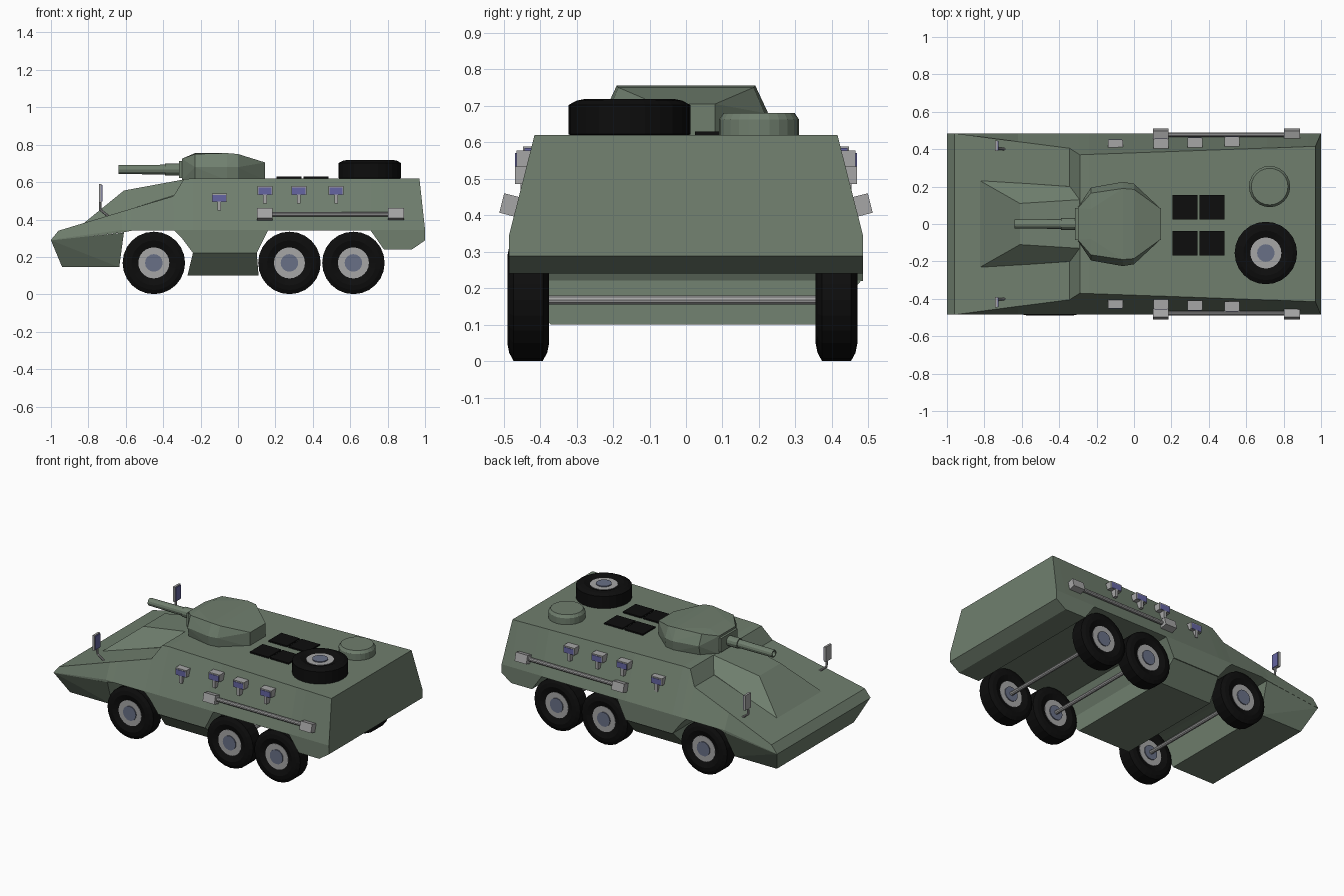
import bpy, bmesh, math
from mathutils import Matrix, Vector

if "Cube" in bpy.data.objects:
    bpy.data.objects.remove(bpy.data.objects["Cube"])


def material(name, rgb):
    m = bpy.data.materials.new(name)
    m.diffuse_color = (*rgb, 1)
    m.use_nodes = True
    m.node_tree.nodes["Principled BSDF"].inputs["Base Color"].default_value = m.diffuse_color
    return m


GREEN = material("green_paint", (0.16, 0.21, 0.155))
BLACK = material("rubber", (0.004, 0.004, 0.004))
STEEL = material("steel", (0.38, 0.38, 0.38))
GLASS = material("glass", (0.13, 0.13, 0.36))
HUB = material("hub_paint", (0.14, 0.16, 0.24))


def finish(name, bm, mat, matrix=Matrix()):
    bmesh.ops.recalc_face_normals(bm, faces=bm.faces)
    me = bpy.data.meshes.new(name)
    bm.to_mesh(me)
    bm.free()
    me.materials.append(mat)
    ob = bpy.data.objects.new(name, me)
    ob.matrix_world = matrix
    bpy.context.collection.objects.link(ob)
    return ob


def hull(name, half_points, mat):
    """Convex solid from points mirrored across y."""
    bm = bmesh.new()
    for x, y, z in half_points:
        for s in (-1, 1):
            bm.verts.new((x, s * y, z))
    res = bmesh.ops.convex_hull(bm, input=bm.verts)
    junk = {v for v in res["geom_interior"] + res["geom_unused"]
            if isinstance(v, bmesh.types.BMVert)}
    bmesh.ops.delete(bm, geom=list(junk), context='VERTS')
    bmesh.ops.dissolve_limit(bm, angle_limit=0.02, verts=bm.verts, edges=bm.edges)
    return finish(name, bm, mat)


def box(name, centre, size, mat, tilt=0.0):
    bm = bmesh.new()
    bmesh.ops.create_cube(bm, size=1)
    bmesh.ops.scale(bm, vec=size, verts=bm.verts)
    return finish(name, bm, mat, Matrix.Translation(centre) @ Matrix.Rotation(tilt, 4, 'X'))


def lathe(name, profile, centre, axis, mat, sides=24, ring=False):
    """Spin (radius, height) points about an axis; ring closes the profile on itself."""
    bm = bmesh.new()
    rows = [[bm.verts.new((r * math.cos(a), r * math.sin(a), h)) for r, h in profile]
            for a in (2 * math.pi * i / sides for i in range(sides))]
    n = len(profile)
    for i in range(sides):
        a, b = rows[i], rows[(i + 1) % sides]
        for j in range(n if ring else n - 1):
            k = (j + 1) % n
            bm.faces.new((a[j], b[j], b[k], a[k]))
    if not ring:
        bm.faces.new([r[0] for r in rows])
        bm.faces.new([r[-1] for r in rows])
    rot = Vector((0, 0, 1)).rotation_difference(Vector(axis)).to_matrix().to_4x4()
    return finish(name, bm, mat, Matrix.Translation(centre) @ rot)


def rod(name, a, b, radius, mat, sides=10):
    a, b = Vector(a), Vector(b)
    return lathe(name, [(radius, 0), (radius, (b - a).length)], a, (b - a).normalized(), mat, sides)


def wheel(name, centre, axis):
    lathe(name + "_tyre", [(.082, -.043), (.12, -.057), (.145, -.052), (.167, -.04), (.167, .04),
                           (.145, .052), (.12, .057), (.082, .043)], centre, axis, BLACK, ring=True)
    lathe(name + "_rim", [(.083, -.046), (.083, .046)], centre, axis, STEEL)
    lathe(name + "_hub", [(.047, -.052), (.047, .052)], centre, axis, HUB, 16)


# Main hull: cross-sections along x (x, bottom z, shoulder z, top x, top z, top half-width)
sections = [
    (-1, .288, .291, -.96, .34, .485),
    (-.62, .33, .345, -.62, .443, .44),
    (-.57, .34, .345, -.57, .458, .434),
    (-.34, .34, .345, -.345, .525, .405),
    (-.30, .30, .345, -.29, .615, .37),
    (-.24, .22, .345, -.24, .62, .372),
    (.10, .22, .345, .10, .62, .384),
    (.16, .34, .345, .16, .62, .386),
    (.71, .34, .345, .71, .62, .406),
    (.78, .24, .345, .78, .62, .408),
    (.93, .24, .345, .93, .62, .414),
    (1, .288, .345, .97, .62, .415),
]
bm = bmesh.new()
W = .485
rings = []
for x, zb, zs, xt, zt, yt in sections:
    half = [(x, W, zb), (x, W, zs), (xt, yt, zt)]
    rings.append([bm.verts.new(p) for p in half]
                 + [bm.verts.new((p[0], -p[1], p[2])) for p in reversed(half)])
for a, b in zip(rings, rings[1:]):
    for j in range(6):
        k = (j + 1) % 6
        bm.faces.new((a[j], b[j], b[k], a[k]))
bm.faces.new(rings[0])
bm.faces.new(rings[-1])
finish("hull", bm, GREEN)

# Lower nose, belly and raised driver's compartment
hull("lower_nose", [(-1, .484, .289), (-.61, .484, .33), (-.94, .40, .145), (-.635, .40, .145)], GREEN)
hull("belly", [(-.24, .484, .225), (.10, .484, .225), (-.27, .37, .10), (.11, .37, .10)], GREEN)
hull("driver_compartment", [(-.83, .235, .376), (-.29, .20, .50), (-.61, .11, .555),
                            (-.29, .13, .614), (-.34, .20, .53)], GREEN)

# Turret and gun
hull("turret", [(-.30, .09, .61), (-.23, .18, .61), (-.06, .215, .61), (0, .205, .61), (.145, .08, .61),
                (-.23, .195, .68), (-.06, .225, .68), (0, .215, .68),
                (-.30, .085, .725), (-.23, .165, .75), (-.06, .19, .755), (0, .185, .75),
                (-.23, .08, .755), (.145, .08, .705)], GREEN)
box("gun_mantlet", (-.275, 0, .667), (.08, .17, .09), GREEN)
rod("gun_sleeve", (-.30, 0, .667), (-.39, 0, .667), .032, GREEN, 12)
lathe("gun_barrel", [(.026, 0), (.024, .25), (.017, .25), (.017, .20)],
      (-.39, 0, .667), (-1, 0, 0), GREEN, 12)

# Roof fittings: vents, hatch, spare wheel
for x in (.272, .418):
    for y in (.09, -.103):
        box("engine_vent", (x, y, .622), (.134, .132, .014), BLACK)
lathe("roof_hatch", [(.11, .61), (.11, .662), (.098, .68)], (.725, .2, 0), (0, 0, 1), GREEN)
wheel("spare_wheel", (.705, -.155, .662), (0, 0, 1))

# Road wheels and axles
for x in (-.45, .275, .617):
    for y in (-.4325, .4125):
        wheel("road_wheel", (x, y, .168), (0, 1, 0))
    rod("axle", (x, -.43, .168), (x, .41, .168), .013, STEEL)

for s in (-1, 1):
    # Side towing bars with end blocks
    rod("side_bar", (.14, s * .477, .428), (.85, s * .477, .428), .013, STEEL)
    for x in (.143, .845):
        box("bar_bracket", (x, s * .483, .428), (.085, .045, .055), STEEL, s * .25)
    # Vision blocks
    for x, y, z in ((-.10, .425, .512), (.145, .43, .55), (.325, .435, .55), (.525, .44, .55)):
        box("vision_hood", (x, s * y, z + .005), (.08, .05, .046), STEEL)
        box("vision_glass", (x, s * (y + .026), z + .002), (.07, .004, .036), GLASS)
        box("vision_stem", (x, s * (y + .008), z - .04), (.02, .04, .05), STEEL)
    # Wing mirrors on bent stems
    box("mirror_frame", (-.737, s * .418, .54), (.014, .058, .098), STEEL)
    box("mirror_glass", (-.728, s * .418, .54), (.006, .05, .088), GLASS)
    rod("mirror_post", (-.737, s * .41, .50), (-.737, s * .405, .45), .007, STEEL, 8)
    rod("mirror_arm", (-.737, s * .405, .453), (-.69, s * .40, .415), .007, STEEL, 8)
